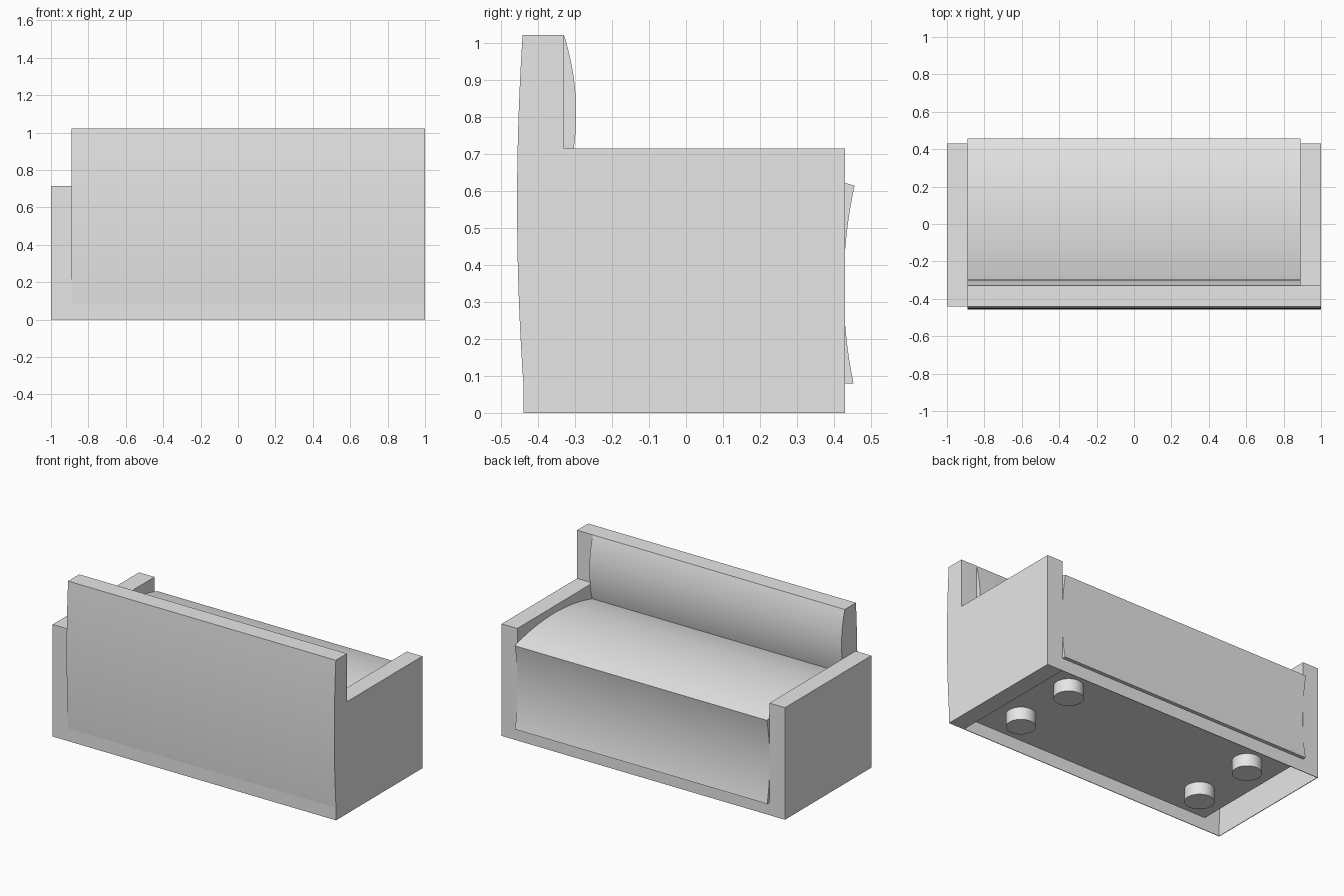
import bpy
import bmesh
from mathutils import Matrix, Vector

cube = bpy.data.objects.get("Cube")
if cube:
    bpy.data.objects.remove(cube, do_unlink=True)

# One plain upholstery colour
grey = bpy.data.materials.new("plain_grey")
grey.use_nodes = True
grey.diffuse_color = (0.8, 0.8, 0.8, 1)
grey.node_tree.nodes["Principled BSDF"].inputs["Base Color"].default_value = (0.8, 0.8, 0.8, 1)


def finish(name, bm):
    bmesh.ops.recalc_face_normals(bm, faces=bm.faces[:])
    mesh = bpy.data.meshes.new(name)
    bm.to_mesh(mesh)
    bm.free()
    mesh.materials.append(grey)
    obj = bpy.data.objects.new(name, mesh)
    bpy.context.collection.objects.link(obj)
    bpy.ops.object.select_all(action='DESELECT')
    obj.select_set(True)
    bpy.context.view_layer.objects.active = obj
    bpy.ops.object.shade_smooth_by_angle(angle=0.4)
    return obj


def box(name, x, y, z, open_bottom=False):
    """Box from (low, high) ranges along each axis."""
    bm = bmesh.new()
    size = Matrix.Diagonal((x[1] - x[0], y[1] - y[0], z[1] - z[0], 1))
    centre = Vector((sum(x) / 2, sum(y) / 2, sum(z) / 2))
    bmesh.ops.create_cube(bm, size=1, matrix=Matrix.Translation(centre) @ size)
    if open_bottom:
        bm.normal_update()
        low = [f for f in bm.faces if f.normal.z < -0.5]
        bmesh.ops.delete(bm, geom=low, context='FACES_ONLY')
    return finish(name, bm)


def bulge(start, end, depth, steps=24):
    """Shallow curve from start to end, bowed to the right of travel."""
    a, b = Vector(start), Vector(end)
    along = (b - a).normalized()
    side = Vector((along.y, -along.x))
    return [a.lerp(b, i / steps) + side * depth * 4 * (i / steps) * (1 - i / steps)
            for i in range(steps + 1)]


def prism(name, profile, x):
    """Extrude a (y, z) profile across the x range."""
    bm = bmesh.new()
    face = bm.faces.new([bm.verts.new((x[0], p[0], p[1])) for p in profile])
    new = bmesh.ops.extrude_face_region(bm, geom=[face], use_keep_orig=True)
    moved = [v for v in new["geom"] if isinstance(v, bmesh.types.BMVert)]
    bmesh.ops.translate(bm, verts=moved, vec=(x[1] - x[0], 0, 0))
    return finish(name, bm)


inner, outer = 0.89, 1.0
back, front, rest = -0.44, 0.43, -0.33
base, arm_top, back_top = 0.08, 0.715, 1.022
thin = 0.004
seat_width = (-inner, inner)

# Arms: one solid, one hollow and open underneath
box("left_arm", (inner, outer), (rest, front), (0, arm_top))
box("left_arm_rear_base", (inner, outer), (back, rest), (0, base))
box("right_arm", (-outer, -inner), (back, front), (base, arm_top), open_bottom=True)
box("right_arm_side_skirt", (-outer, -outer + thin), (back, front), (0, base))
box("right_arm_front_skirt", (-outer, -inner), (front - thin, front), (0, base))
box("right_arm_rear_skirt", (-outer, -inner), (back, back + thin), (0, base))

# Skirts closing the base
box("front_skirt", seat_width, (front - thin, front), (0, base))
box("rear_skirt", seat_width, (back, back + thin), (0, base))

# Backrest panel with a slightly bowed outer face
prism("backrest_panel",
      [(rest, base), (rest, back_top)] + bulge((back - 0.002, back_top), (back, base), 0.016),
      (-inner, outer))

# Padded backrest cushion
prism("backrest_cushion", bulge((rest, 0.6), (rest, back_top), 0.033), seat_width)

# Seat with a domed top and a hollowed front
seat_front = bulge((0.453, base), (0.456, 0.615), -0.028)
seat_top = bulge((0.456, 0.615), (rest, 0.615), 0.055)
prism("seat_cushion", [(rest, base)] + seat_front + seat_top[1:], seat_width)

# Round feet
for x_name, x in (("left", 0.66), ("right", -0.66)):
    for y_name, y in (("front", 0.21), ("rear", -0.21)):
        bm = bmesh.new()
        bmesh.ops.create_cone(bm, cap_ends=True, segments=32, radius1=0.086, radius2=0.086,
                              depth=base, matrix=Matrix.Translation((x, y, base / 2)))
        finish(f"{y_name}_{x_name}_foot", bm)
